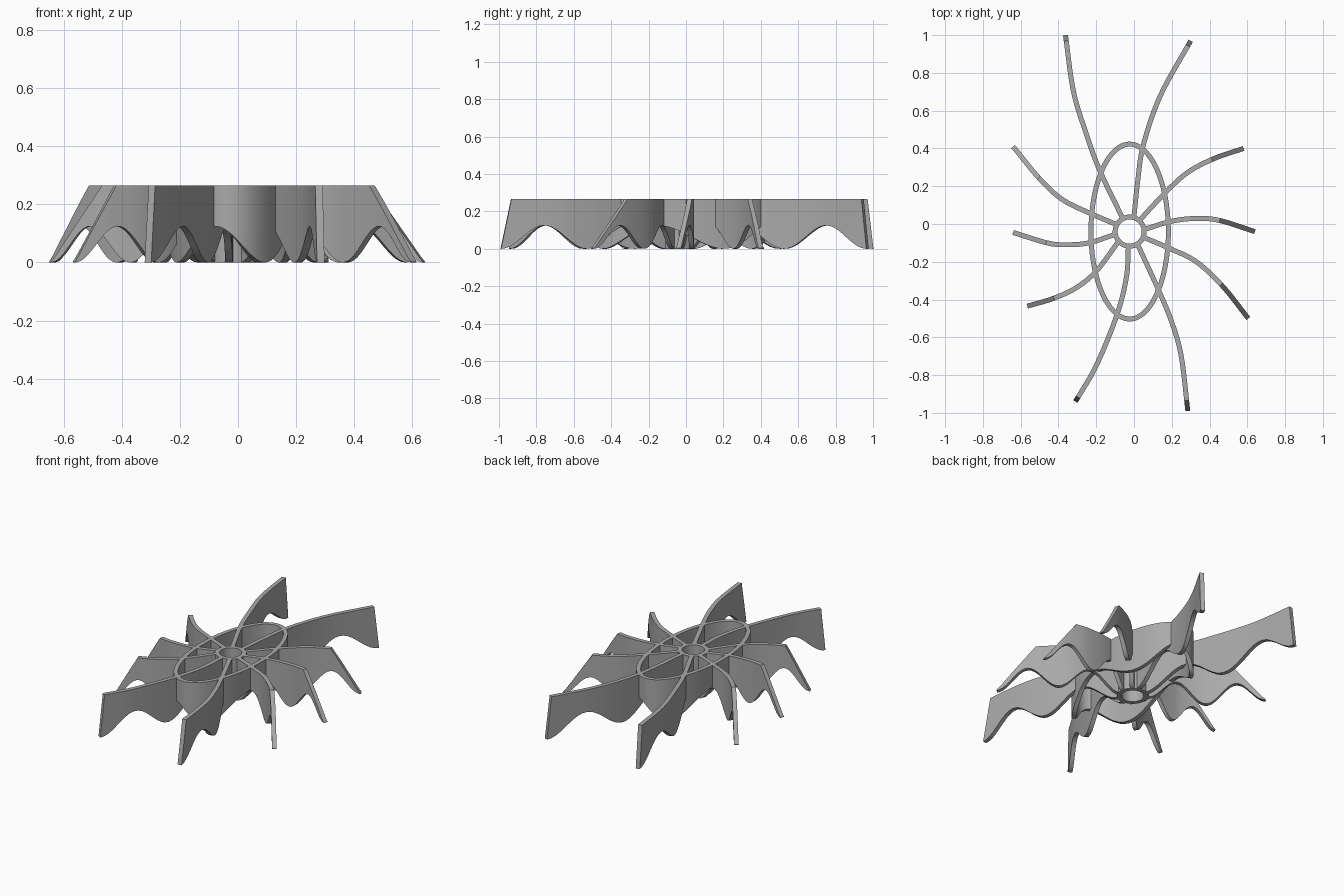
import bpy
import math
from mathutils import Vector

HEIGHT = 0.265
WAVE = 0.125
HALF_WALL = 0.013
CENTRE = Vector((-0.023, -0.04))

default_cube = bpy.data.objects.get("Cube")
if default_cube:
    bpy.data.objects.remove(default_cube, do_unlink=True)

grey = bpy.data.materials.new("plain grey")
grey.use_nodes = True
grey.diffuse_color = (0.4, 0.4, 0.4, 1)
grey.node_tree.nodes["Principled BSDF"].inputs["Base Color"].default_value = grey.diffuse_color


def wave(phase):
    """Scalloped lower edge, zero at whole turns."""
    return WAVE * (1 - math.cos(math.tau * phase)) / 2


def smooth_path(points, steps=12):
    """Catmull-Rom path through a few plan points."""
    pts = [Vector(p) for p in points]
    pts = [2 * pts[0] - pts[1]] + pts + [2 * pts[-1] - pts[-2]]
    path = []
    for a, b, c, d in zip(pts, pts[1:], pts[2:], pts[3:]):
        for i in range(steps):
            t = i / steps
            path.append((2 * b + (c - a) * t + (2 * a - 5 * b + 4 * c - d) * t ** 2
                         + (3 * b - a - 3 * c + d) * t ** 3) / 2)
    return path + [pts[-2]]


def wall(name, path, lows, tops, closed=False):
    """Upright wall of even thickness along a plan path."""
    n = len(path)
    verts, faces = [], []
    for i, p in enumerate(path):
        before = path[i - 1] if closed or i else p
        after = path[(i + 1) % n] if closed or i < n - 1 else p
        along = (after - before).normalized()
        side = Vector((-along.y, along.x)) * HALF_WALL
        for q, z in ((p + side, lows[i]), (p - side, lows[i]),
                     (p - side, tops[i]), (p + side, tops[i])):
            verts.append((q.x, q.y, z))
    for i in range(n if closed else n - 1):
        a, b = 4 * i, 4 * ((i + 1) % n)
        for k in range(4):
            m = (k + 1) % 4
            faces.append((a + k, a + m, b + m, b + k))
    if not closed:
        last = 4 * (n - 1)
        faces += [(3, 2, 1, 0), tuple(range(last, last + 4))]
    mesh = bpy.data.meshes.new(name)
    mesh.from_pydata(verts, [], faces)
    mesh.validate()
    mesh.materials.append(grey)
    obj = bpy.data.objects.new(name, mesh)
    bpy.context.collection.objects.link(obj)
    bpy.ops.object.select_all(action="DESELECT")
    obj.select_set(True)
    bpy.context.view_layer.objects.active = obj
    bpy.ops.object.mode_set(mode="EDIT")
    bpy.ops.mesh.select_all(action="SELECT")
    bpy.ops.mesh.normals_make_consistent(inside=False)
    bpy.ops.object.mode_set(mode="OBJECT")
    bpy.ops.object.shade_smooth_by_angle(angle=math.radians(30))


def blade(name, top_share, points):
    """Blade from the hub outward; its tip slopes down beyond top_share."""
    path = smooth_path(points)
    run = [0.0]
    for p, q in zip(path, path[1:]):
        run.append(run[-1] + (q - p).length)
    share = [r / run[-1] for r in run]
    # add a column exactly where the tip starts to slope
    i = next(k for k, s in enumerate(share) if s > top_share)
    mix = (top_share - share[i - 1]) / (share[i] - share[i - 1])
    path.insert(i, path[i - 1].lerp(path[i], mix))
    share.insert(i, top_share)
    lows = [wave(2 * s) for s in share]
    tops = [HEIGHT * min(1, (1 - s) / (1 - top_share)) for s in share]
    tops[-1] = 0.003
    wall(name, path, lows, tops)


def ring(name, rx, ry, low, count=96):
    """Closed elliptical wall around the hub centre."""
    angles = [math.tau * i / count for i in range(count)]
    path = [CENTRE + Vector((rx * math.cos(a), ry * math.sin(a))) for a in angles]
    wall(name, path, [low(a) for a in angles], [HEIGHT] * count, closed=True)


# Hub tube and scalloped oval ring
ring("hub_ring", 0.077, 0.077, lambda a: 0)
ring("oval_ring", 0.205, 0.463, lambda a: wave(4 * (a + math.radians(59)) / math.tau))

# Ten curved blades
blade("front_left_long_blade", 0.94, [(.02, -.11), (.13, -.35), (.2, -.52), (.25, -.7), (.285, -.99)])
blade("front_right_long_blade", 0.97, [(-.03, -.12), (-.04, -.28), (-.09, -.48), (-.2, -.75), (-.31, -.94)])
blade("left_front_blade", 0.68, [(.05, -.07), (.19, -.13), (.33, -.2), (.47, -.33), (.605, -.5)])
blade("left_middle_blade", 0.68, [(.05, -.03), (.2, .015), (.34, .03), (.46, .017), (.64, -.04)])
blade("left_back_blade", 0.74, [(.03, .02), (.16, .16), (.28, .27), (.42, .345), (.58, .4)])
blade("back_left_long_blade", 0.97, [(0, .04), (.02, .23), (.05, .42), (.14, .68), (.3, .97)])
blade("back_right_long_blade", 0.97, [(-.06, .03), (-.18, .28), (-.25, .47), (-.32, .7), (-.363, 1)])
blade("right_back_blade", 0.69, [(-.1, 0), (-.24, .06), (-.38, .13), (-.5, .24), (-.64, .41)])
blade("right_middle_blade", 0.67, [(-.1, -.055), (-.24, -.1), (-.36, -.11), (-.46, -.1), (-.64, -.045)])
blade("right_front_blade", 0.76, [(-.08, -.09), (-.2, -.25), (-.31, -.34), (-.43, -.395), (-.565, -.435)])
